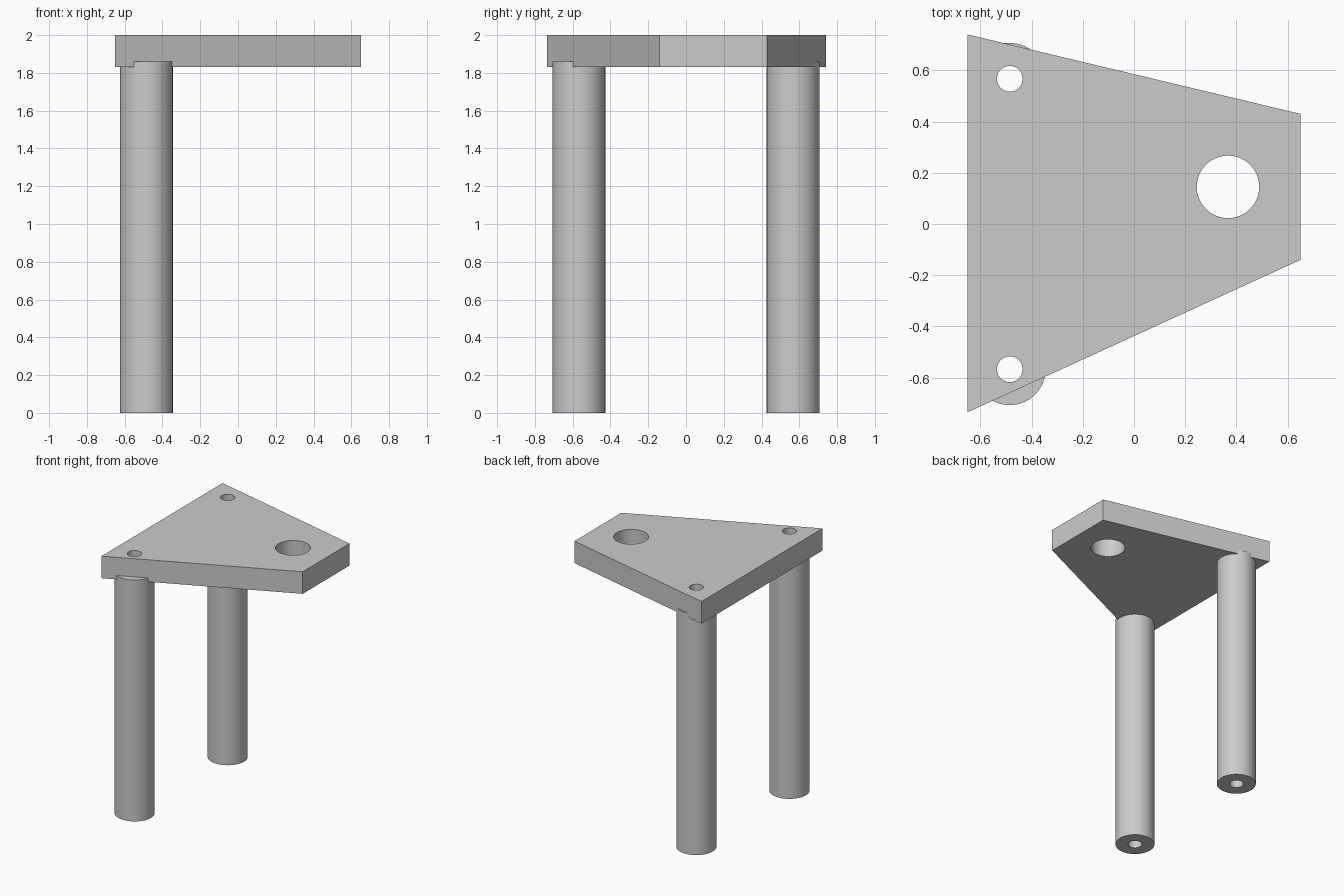
import bpy
import bmesh
import math

cube = bpy.data.objects.get("Cube")
if cube:
    bpy.data.objects.remove(cube, do_unlink=True)

PLATE_BOTTOM, PLATE_TOP = 1.83, 2.0
LEG_TOP, LEG_RADIUS, BORE_RADIUS = 1.86, 0.14, 0.05
LEG_X, LEG_Y = -0.485, 0.567

grey = bpy.data.materials.new("plain grey")
grey.use_nodes = True
grey.diffuse_color = (0.6, 0.6, 0.6, 1)
grey.node_tree.nodes["Principled BSDF"].inputs["Base Color"].default_value = grey.diffuse_color


def prism(name, outline, bottom, top):
    """Extrude a flat outline straight up into a solid."""
    bm = bmesh.new()
    base = bm.faces.new([bm.verts.new((x, y, bottom)) for x, y in outline])
    walls = bmesh.ops.extrude_face_region(bm, geom=[base], use_keep_orig=True)
    raised = [v for v in walls["geom"] if isinstance(v, bmesh.types.BMVert)]
    bmesh.ops.translate(bm, verts=raised, vec=(0, 0, top - bottom))
    bmesh.ops.recalc_face_normals(bm, faces=bm.faces)
    mesh = bpy.data.meshes.new(name)
    bm.to_mesh(mesh)
    bm.free()
    mesh.materials.append(grey)
    obj = bpy.data.objects.new(name, mesh)
    bpy.context.collection.objects.link(obj)
    return obj


def circle(x, y, radius, sides=64):
    turn = math.tau / sides
    return [(x + radius * math.cos(i * turn), y + radius * math.sin(i * turn))
            for i in range(sides)]


def activate(obj):
    bpy.ops.object.select_all(action="DESELECT")
    obj.select_set(True)
    bpy.context.view_layer.objects.active = obj


def drill(obj, x, y, radius):
    """Cut a vertical round hole all the way through a part."""
    cutter = prism("hole_cutter", circle(x, y, radius), -0.2, PLATE_TOP + 0.2)
    cutter.hide_render = True
    cut = obj.modifiers.new("hole", "BOOLEAN")
    cut.operation = "DIFFERENCE"
    cut.solver = "EXACT"
    cut.object = cutter
    activate(obj)
    bpy.ops.object.modifier_apply(modifier=cut.name)
    bpy.data.objects.remove(cutter, do_unlink=True)


# Tapered top plate with one large hole
plate = prism("top_plate", [(-0.65, -0.735), (0.65, -0.14), (0.65, 0.43), (-0.65, 0.74)],
              PLATE_BOTTOM, PLATE_TOP)
drill(plate, 0.367, 0.145, 0.122)

# Two bored legs, each bore continuing through the plate
parts = [plate]
for name, side in (("front_leg", -1), ("back_leg", 1)):
    y = side * LEG_Y
    leg = prism(name, circle(LEG_X, y, LEG_RADIUS), 0, LEG_TOP)
    for part in (leg, plate):
        drill(part, LEG_X, y, BORE_RADIUS)
    parts.append(leg)

# Round walls smooth, rims crisp
for part in parts:
    activate(part)
    bpy.ops.object.shade_smooth_by_angle(angle=math.radians(30))
